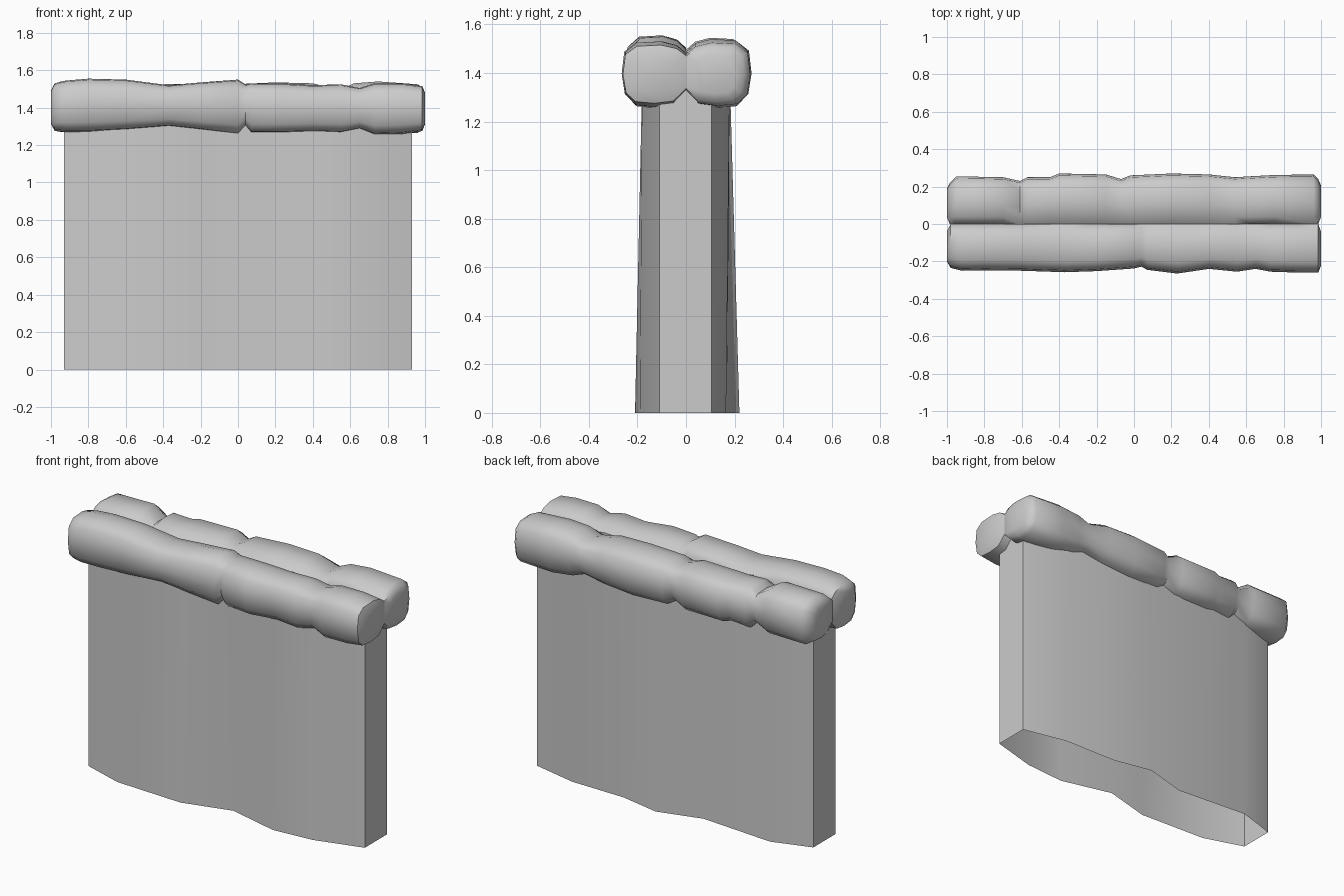
import bpy
import bmesh
from math import radians

cube = bpy.data.objects.get("Cube")
if cube:
    bpy.data.objects.remove(cube)


def material(name, value):
    mat = bpy.data.materials.new(name)
    mat.use_nodes = True
    colour = (value, value, value, 1)
    mat.diffuse_color = colour
    mat.node_tree.nodes["Principled BSDF"].inputs["Base Color"].default_value = colour
    return mat


STONE = material("stone grey", 0.6)


def loft(name, rings, cap_start, cap_end, sharp_angle):
    """Skin closed rings of points and cap the chosen ends."""
    bm = bmesh.new()
    loops = [[bm.verts.new(point) for point in ring] for ring in rings]
    for low, high in zip(loops, loops[1:]):
        for i in range(len(low)):
            j = (i + 1) % len(low)
            bm.faces.new((low[i], low[j], high[j], high[i]))
    if cap_start:
        bm.faces.new(loops[0])
    if cap_end:
        bm.faces.new(loops[-1])
    bmesh.ops.recalc_face_normals(bm, faces=bm.faces)
    mesh = bpy.data.meshes.new(name)
    bm.to_mesh(mesh)
    bm.free()
    mesh.shade_smooth()
    mesh.set_sharp_from_angle(angle=radians(sharp_angle))
    mesh.materials.append(STONE)
    obj = bpy.data.objects.new(name, mesh)
    bpy.context.collection.objects.link(obj)
    return obj


# Wall body: wavy footprint rising to an even top, open underneath
footprint = [
    (-.93, -.11), (-.68, -.19), (-.24, -.21), (.06, -.13), (.38, -.21), (.64, -.19), (.93, -.11),
    (.93, .105), (.65, .165), (.3, .17), (.05, .22), (-.22, .145), (-.69, .18), (-.93, .105),
]


def top_point(x, y):
    depth = abs(y) if abs(x) > .9 else .18
    return x, depth if y > 0 else -depth, 1.4


base_ring = [(x, y, 0) for x, y in footprint]
top_ring = [top_point(x, y) for x, y in footprint]
loft("wall_body", [base_ring, top_ring], False, True, 35)

# Rounded stone cross-section: fraction of depth, fraction of height
section = [(0, .25), (.2, .04), (.5, 0), (.8, .03), (.95, .18), (1, .5),
           (.96, .84), (.78, .98), (.4, 1), (.15, .94), (0, .82)]


def coping_row(name, side, stations):
    """Row of stones; stations hold x, depth, bottom and top heights."""
    rings = []
    for x, depth, bottom, top in stations:
        rings.append([(x, side * u * depth, bottom + v * (top - bottom)) for u, v in section])
    # Slightly domed end faces
    for index, x in ((0, -1), (-1, 1)):
        ring = rings[index]
        cy = sum(p[1] for p in ring) / len(ring)
        cz = sum(p[2] for p in ring) / len(ring)
        dome = [(x, cy + (p[1] - cy) * .7, cz + (p[2] - cz) * .7) for p in ring]
        rings.insert(0 if index == 0 else len(rings), dome)
    return loft(name, rings, True, True, 50)


coping_row("front_coping_stones", -1, [
    (-.98, .235, 1.275, 1.53), (-.92, .25, 1.27, 1.545), (-.8, .248, 1.27, 1.555),
    (-.6, .25, 1.28, 1.55), (-.37, .258, 1.3, 1.52), (-.2, .252, 1.28, 1.535),
    (0, .238, 1.255, 1.55), (.04, .228, 1.3, 1.525), (.07, .245, 1.265, 1.53),
    (.23, .265, 1.265, 1.53), (.4, .24, 1.27, 1.52), (.55, .255, 1.265, 1.525),
    (.65, .24, 1.285, 1.505), (.73, .255, 1.255, 1.53), (.88, .26, 1.26, 1.53),
    (.985, .26, 1.275, 1.515),
])

coping_row("back_coping_stones", 1, [
    (-.985, .22, 1.29, 1.52), (-.95, .255, 1.27, 1.54), (-.7, .25, 1.27, 1.545),
    (-.61, .23, 1.31, 1.49), (-.57, .25, 1.27, 1.525), (-.45, .25, 1.28, 1.52),
    (-.4, .27, 1.27, 1.525), (-.15, .265, 1.27, 1.53), (-.07, .24, 1.3, 1.5),
    (-.02, .26, 1.27, 1.525), (.2, .27, 1.265, 1.535), (.4, .265, 1.28, 1.53),
    (.54, .25, 1.3, 1.495), (.62, .255, 1.27, 1.53), (.75, .262, 1.255, 1.54),
    (.96, .265, 1.265, 1.525), (.985, .24, 1.28, 1.51),
])
